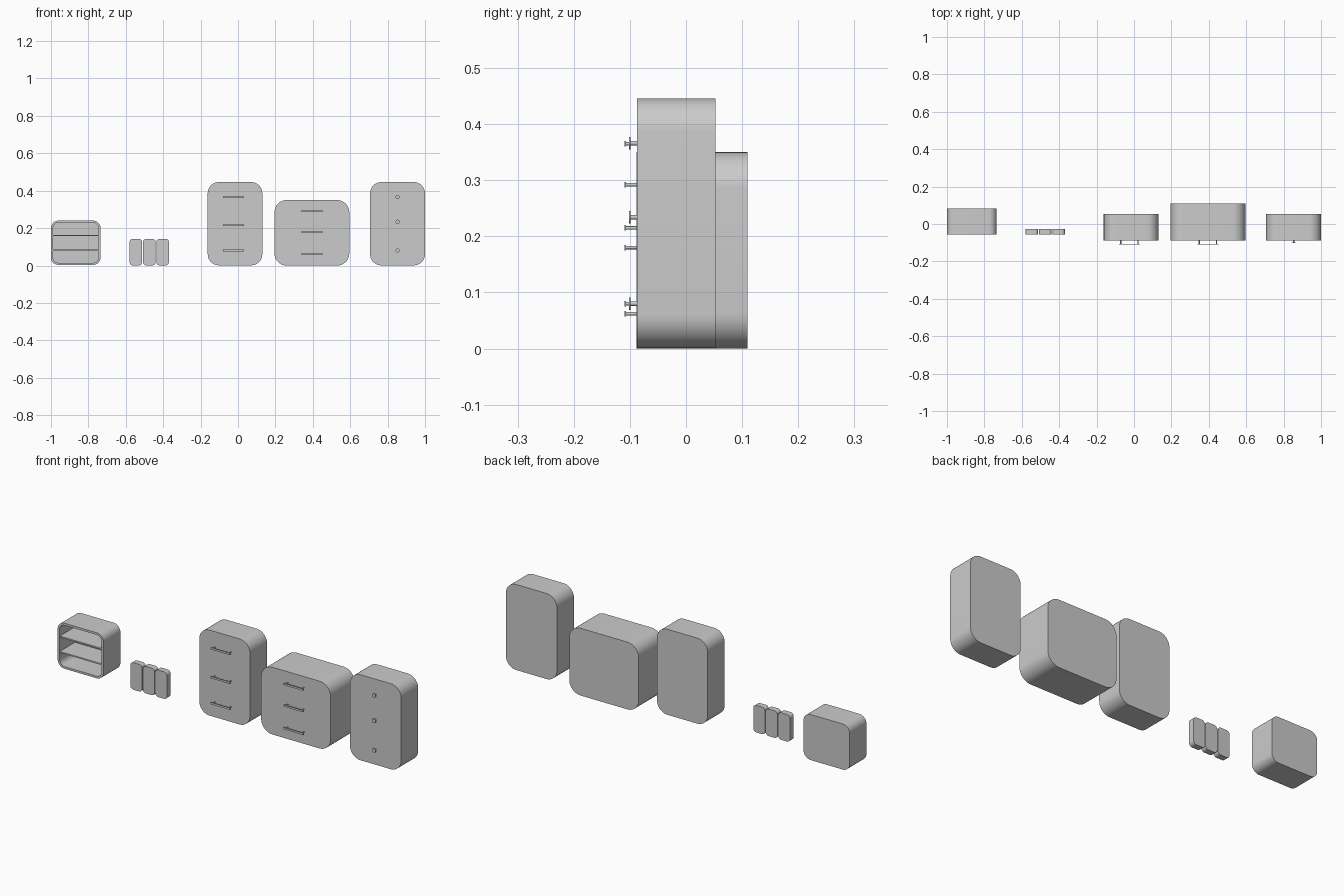
import bpy, bmesh, math
from mathutils import Matrix

if "Cube" in bpy.data.objects:
    bpy.data.objects.remove(bpy.data.objects["Cube"])


def outline(x0, x1, z0, z1, r, seg=10):
    """Rounded rectangle in the xz plane."""
    pts = []
    for cx, cz, a0 in ((x1 - r, z1 - r, 0), (x0 + r, z1 - r, 90),
                       (x0 + r, z0 + r, 180), (x1 - r, z0 + r, 270)):
        for i in range(seg + 1):
            a = math.radians(a0 + 90 * i / seg)
            pts.append((cx + r * math.cos(a), cz + r * math.sin(a)))
    return pts


def finish(bm, name):
    bmesh.ops.recalc_face_normals(bm, faces=bm.faces)
    mesh = bpy.data.meshes.new(name)
    bm.to_mesh(mesh)
    bm.free()
    ob = bpy.data.objects.new(name, mesh)
    bpy.context.collection.objects.link(ob)
    bpy.ops.object.select_all(action='DESELECT')
    ob.select_set(True)
    bpy.context.view_layer.objects.active = ob
    bpy.ops.object.shade_smooth_by_angle(angle=math.radians(35))
    return ob


def loft(name, sections):
    """Skin a row of (outline, y) sections and cap both ends."""
    bm = bmesh.new()
    rings = [[bm.verts.new((x, y, z)) for x, z in pts] for pts, y in sections]
    for a, b in zip(rings, rings[1:]):
        n = len(a)
        for i in range(n):
            j = (i + 1) % n
            bm.faces.new((a[i], a[j], b[j], b[i]))
    bm.faces.new(rings[0])
    bm.faces.new(rings[-1])
    return finish(bm, name)


def rounded_box(name, x0, x1, y0, y1, z0, z1, r):
    shape = outline(x0, x1, z0, z1, r)
    return loft(name, [(shape, y1), (shape, y0)])


def add_box(bm, x0, x1, y0, y1, z0, z1):
    m = Matrix.Translation(((x0 + x1) / 2, (y0 + y1) / 2, (z0 + z1) / 2)) \
        @ Matrix.Diagonal((x1 - x0, y1 - y0, z1 - z0, 1))
    bmesh.ops.create_cube(bm, size=1, matrix=m)


def add_rod(bm, x, z, y0, y1, r):
    m = Matrix.Translation((x, (y0 + y1) / 2, z)) @ Matrix.Rotation(math.pi / 2, 4, 'X')
    bmesh.ops.create_cone(bm, cap_ends=True, segments=20, radius1=r, radius2=r,
                          depth=y1 - y0, matrix=m)


def bar_handle(name, x, z):
    bm = bmesh.new()
    add_box(bm, x - 0.056, x + 0.056, -0.110, -0.1065, z - 0.005, z + 0.005)
    for s in (-1, 1):
        add_rod(bm, x + s * 0.046, z, -0.107, -0.085, 0.003)
    finish(bm, name)


def knob(name, x, z):
    bm = bmesh.new()
    add_rod(bm, x, z, -0.102, -0.099, 0.011)
    add_rod(bm, x, z, -0.100, -0.085, 0.004)
    finish(bm, name)


# Open shelf unit: hollow rounded shell with two boards
outer = outline(-1.0, -0.735, 0.003, 0.24, 0.04)
inner = outline(-0.989, -0.746, 0.014, 0.229, 0.03)
loft("shelf_shell", [(outer, 0.083), (outer, -0.055), (inner, -0.055), (inner, 0.072)])
for i, z in enumerate((0.081, 0.161)):
    bm = bmesh.new()
    add_box(bm, -0.991, -0.744, -0.052, 0.074, z - 0.0035, z + 0.0035)
    finish(bm, f"shelf_board_{i + 1}")

# Three small upright boxes
for i, x in enumerate((-0.58, -0.508, -0.437)):
    rounded_box(f"small_box_{i + 1}", x, x + 0.068, -0.057, -0.026, 0.001, 0.142, 0.018)

# Tall chest with bar handles
rounded_box("tall_chest_bar", -0.162, 0.13, -0.087, 0.053, 0.001, 0.446, 0.06)
for i, z in enumerate((0.365, 0.215, 0.08)):
    bar_handle(f"tall_chest_handle_{i + 1}", -0.025, z)

# Wide deep chest with bar handles
rounded_box("wide_chest", 0.195, 0.595, -0.088, 0.11, 0.0, 0.35, 0.065)
for i, z in enumerate((0.292, 0.18, 0.062)):
    bar_handle(f"wide_chest_handle_{i + 1}", 0.395, z)

# Tall chest with round knobs
rounded_box("tall_chest_knob", 0.706, 1.0, -0.087, 0.053, 0.001, 0.446, 0.06)
for i, z in enumerate((0.366, 0.234, 0.08)):
    knob(f"tall_chest_knob_{i + 1}", 0.853, z)
